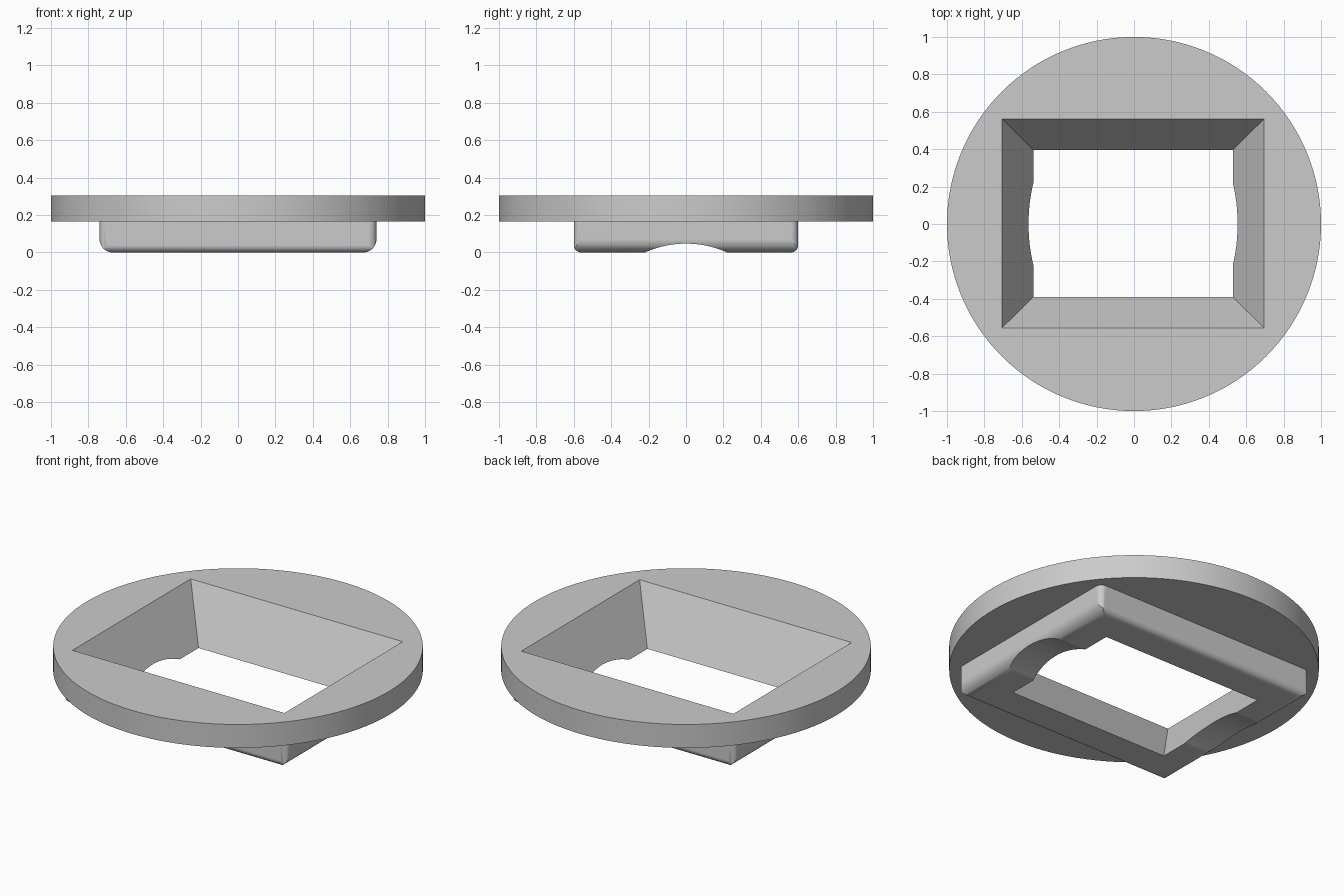
import bpy, bmesh
from math import sin, cos, pi, asin, radians
from mathutils import Vector

cube = bpy.data.objects.get("Cube")
if cube:
    bpy.data.objects.remove(cube, do_unlink=True)

grey = bpy.data.materials.new("light_grey")
grey.use_nodes = True
colour = (0.6, 0.6, 0.6, 1)
grey.diffuse_color = colour
grey.node_tree.nodes["Principled BSDF"].inputs["Base Color"].default_value = colour


def loft(name, bottom, top):
    """Closed solid between two matching point loops."""
    bm = bmesh.new()
    a = [bm.verts.new(p) for p in bottom]
    b = [bm.verts.new(p) for p in top]
    bm.faces.new(a)
    bm.faces.new(b)
    n = len(a)
    for i in range(n):
        j = (i + 1) % n
        bm.faces.new((a[i], a[j], b[j], b[i]))
    bmesh.ops.recalc_face_normals(bm, faces=bm.faces)
    mesh = bpy.data.meshes.new(name)
    bm.to_mesh(mesh)
    bm.free()
    mesh.materials.append(grey)
    obj = bpy.data.objects.new(name, mesh)
    bpy.context.collection.objects.link(obj)
    return obj


def prism(name, points, place, lo, hi):
    return loft(name, [place(u, v, lo) for u, v in points],
                [place(u, v, hi) for u, v in points])


def fillet(cu, cv, r, start, steps=10):
    """Quarter circle, counter-clockwise from the start angle."""
    return [(cu + r * cos(start + pi / 2 * i / steps),
             cv + r * sin(start + pi / 2 * i / steps)) for i in range(steps + 1)]


def boolean(obj, cutter, operation):
    cutter.hide_render = True
    mod = obj.modifiers.new("cut", 'BOOLEAN')
    mod.object = cutter
    mod.operation = operation
    mod.solver = 'EXACT'
    bpy.context.view_layer.objects.active = obj
    bpy.ops.object.modifier_apply(modifier=mod.name)
    bpy.data.objects.remove(cutter, do_unlink=True)


HX, HY = 0.74, 0.6              # half size of the lower block
BLOCK_TOP = 0.24                # ends inside the disc
DISC_LOW, DISC_TOP = 0.165, 0.305

# Lower block: front outline with wide bottom fillets
r = 0.07
front = (fillet(-HX + r, r, r, pi) + fillet(HX - r, r, r, 1.5 * pi)
         + [(HX, BLOCK_TOP), (-HX, BLOCK_TOP)])
plate = prism("flanged_frame", front, lambda u, v, w: Vector((u, w, v)), -HY, HY)

# Side outline with tighter fillets and a shallow arched notch
r = 0.04
half, rise = 0.22, 0.047
arc_r = (half ** 2 + rise ** 2) / (2 * rise)
sweep = asin(half / arc_r)
arch = []
for i in range(25):
    t = sweep * (i / 12 - 1)
    arch.append((arc_r * sin(t), rise - arc_r + arc_r * cos(t)))
side = (fillet(-HY + r, r, r, pi) + arch + fillet(HY - r, r, r, 1.5 * pi)
        + [(HY, 0.3), (-HY, 0.3)])
boolean(plate, prism("side_outline", side, lambda u, v, w: Vector((w, u, v)), -1, 1),
        'INTERSECT')

# Rounded upright corners
plan = (fillet(HX - r, HY - r, r, 0) + fillet(-HX + r, HY - r, r, pi / 2)
        + fillet(-HX + r, -HY + r, r, pi) + fillet(HX - r, -HY + r, r, 1.5 * pi))
boolean(plate, prism("plan_outline", plan, lambda u, v, w: Vector((u, v, w)), -0.1, 0.5),
        'INTERSECT')

# Round disc
SEG = 128
ring = [(cos(2 * pi * i / SEG), sin(2 * pi * i / SEG)) for i in range(SEG)]
boolean(plate, prism("disc", ring, lambda u, v, w: Vector((u, v, w)), DISC_LOW, DISC_TOP),
        'UNION')


# Tapered rectangular opening
def opening(z):
    hx, hy = 0.533 + 0.548 * z, 0.393 + 0.541 * z
    return [Vector((sx * hx - 0.005, sy * hy + 0.003, z))
            for sx, sy in ((-1, -1), (1, -1), (1, 1), (-1, 1))]


boolean(plate, loft("opening", opening(-0.1), opening(0.4)), 'DIFFERENCE')

# Smooth curves, crisp edges
bpy.ops.object.select_all(action='DESELECT')
plate.select_set(True)
bpy.context.view_layer.objects.active = plate
bpy.ops.object.shade_smooth_by_angle(angle=radians(30))
weighted = plate.modifiers.new("even_shading", 'WEIGHTED_NORMAL')
weighted.keep_sharp = True
